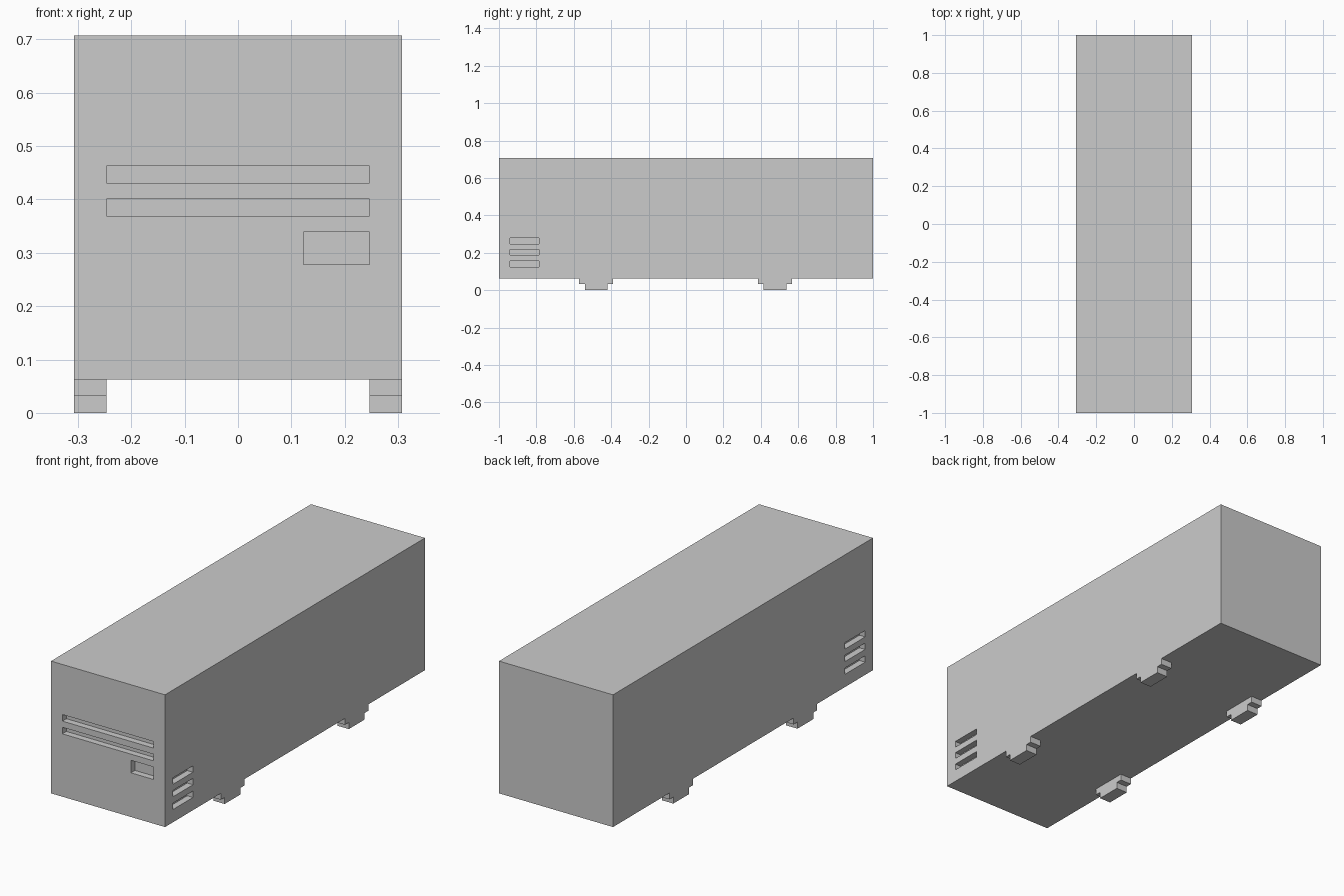
import bpy, bmesh
from mathutils import Matrix, Vector

if "Cube" in bpy.data.objects:
    bpy.data.objects.remove(bpy.data.objects["Cube"])

W, BOTTOM, TOP = 0.307, 0.063, 0.707   # half width, underside and top of the case
DEPTH = 0.031                          # depth of every recess


def boxes_object(name, boxes):
    """One mesh object made of boxes given as (min corner, max corner)."""
    bm = bmesh.new()
    for lo, hi in boxes:
        lo, hi = Vector(lo), Vector(hi)
        matrix = Matrix.Translation((lo + hi) / 2) @ Matrix.Diagonal((*(hi - lo), 1))
        bmesh.ops.create_cube(bm, size=1, matrix=matrix)
    mesh = bpy.data.meshes.new(name)
    bm.to_mesh(mesh)
    bm.free()
    obj = bpy.data.objects.new(name, mesh)
    bpy.context.collection.objects.link(obj)
    return obj


def foot(name, side, y):
    """Stepped foot: side-view profile extruded across its width."""
    profile = [(-0.091, BOTTOM), (-0.091, 0.032), (-0.061, 0.032), (-0.061, 0),
               (0.061, 0), (0.061, 0.032), (0.091, 0.032), (0.091, BOTTOM)]
    bm = bmesh.new()
    face = bm.faces.new([bm.verts.new((side * W, y + dy, z)) for dy, z in profile])
    ext = bmesh.ops.extrude_face_region(bm, geom=[face], use_keep_orig=True)
    verts = [g for g in ext["geom"] if isinstance(g, bmesh.types.BMVert)]
    bmesh.ops.translate(bm, verts=verts, vec=(-side * 0.061, 0, 0))
    bmesh.ops.recalc_face_normals(bm, faces=bm.faces)
    mesh = bpy.data.meshes.new(name)
    bm.to_mesh(mesh)
    bm.free()
    bpy.context.collection.objects.link(bpy.data.objects.new(name, mesh))


# Case body
case = boxes_object("case_body", [((-W, -1, BOTTOM), (W, 1, TOP))])

# Front recesses: two wide drive bays and one small bay
recesses = [((x, -1.1, z0), (0.246, -1 + DEPTH, z1)) for x, z0, z1 in
            [(-0.246, 0.431, 0.463), (-0.246, 0.369, 0.401), (0.123, 0.278, 0.339)]]

# Side vents: three slots near the front on both sides
for z in (0.125, 0.187, 0.248):
    recesses.append(((W - DEPTH, -0.94, z), (W + 0.1, -0.785, z + 0.031)))
    recesses.append(((-W - 0.1, -0.94, z), (-W + DEPTH, -0.785, z + 0.031)))

cutter = boxes_object("recess_cutter", recesses)
cutter.hide_render = True
cutter.display_type = 'WIRE'
cut = case.modifiers.new("recesses", 'BOOLEAN')
cut.operation, cut.solver, cut.object = 'DIFFERENCE', 'EXACT', cutter

# Apply the cut and drop the helper
bpy.context.view_layer.objects.active = case
case.select_set(True)
bpy.ops.object.modifier_apply(modifier=cut.name)
bpy.data.objects.remove(cutter)

# Four feet
for side_name, side in (("left", -1), ("right", 1)):
    foot(f"front_{side_name}_foot", side, -0.48)
    foot(f"back_{side_name}_foot", side, 0.475)
